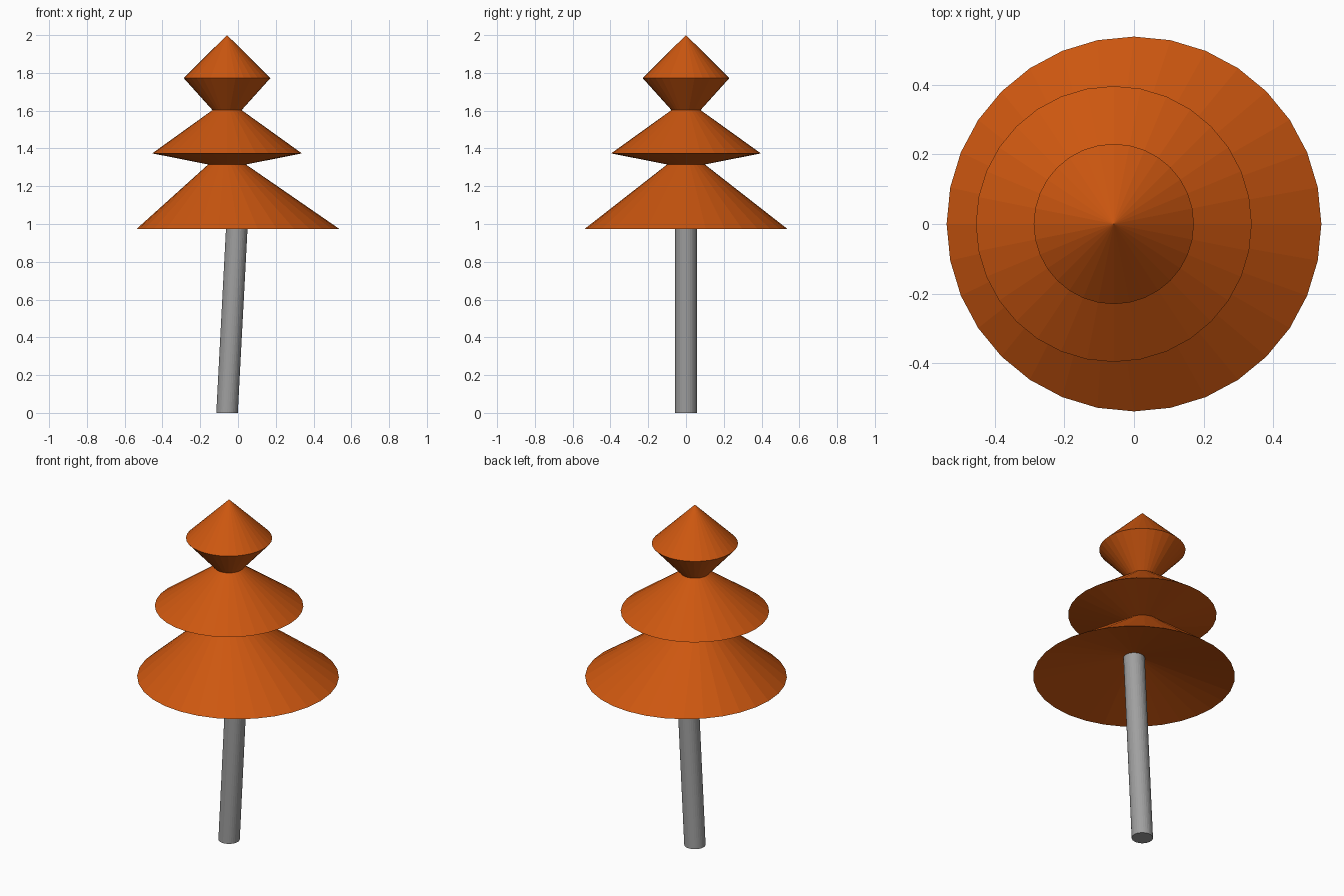
import bpy, bmesh
from math import cos, sin, tau

if "Cube" in bpy.data.objects:
    bpy.data.objects.remove(bpy.data.objects["Cube"])

SIDES = 32
LEAN_X = -0.058  # sideways offset of the foot and upper tiers


def lofted(name, stations, color):
    """Skin circular stations (x, z, radius); radius 0 makes a point."""
    bm = bmesh.new()
    rings = []
    for x, z, r in stations:
        n = SIDES if r else 1
        rings.append([bm.verts.new((x + r * cos(tau * i / SIDES),
                                    r * sin(tau * i / SIDES), z)) for i in range(n)])
    for a, b in zip(rings, rings[1:]):
        for i in range(SIDES):
            j = (i + 1) % SIDES
            quad = [a[i % len(a)], a[j % len(a)], b[j % len(b)], b[i % len(b)]]
            bm.faces.new(list(dict.fromkeys(quad)))
    for ring in (rings[0], rings[-1]):
        if len(ring) > 1:
            bm.faces.new(ring)
    bmesh.ops.recalc_face_normals(bm, faces=bm.faces)
    mesh = bpy.data.meshes.new(name)
    bm.to_mesh(mesh)
    bm.free()
    obj = bpy.data.objects.new(name, mesh)
    bpy.context.collection.objects.link(obj)
    mat = bpy.data.materials.new(name + "_color")
    mat.diffuse_color = color
    mat.use_nodes = True
    mat.node_tree.nodes["Principled BSDF"].inputs["Base Color"].default_value = mat.diffuse_color
    mesh.materials.append(mat)
    return obj


# Leaning trunk, ending just inside the hollow underside
lofted("trunk", [(LEAN_X, 0, 0.057), (0, 1.1, 0.057)], (0.35, 0.35, 0.35, 1))

# Three-tier foliage: concave underside, skirts and necks up to the tip
lofted("foliage", [
    (0, 1.10, 0),
    (0, 0.973, 0.538),
    (LEAN_X, 1.315, 0.10),
    (LEAN_X, 1.374, 0.396),
    (LEAN_X, 1.603, 0.077),
    (LEAN_X, 1.773, 0.23),
    (LEAN_X, 2.0, 0),
], (0.61, 0.095, 0.005, 1))
